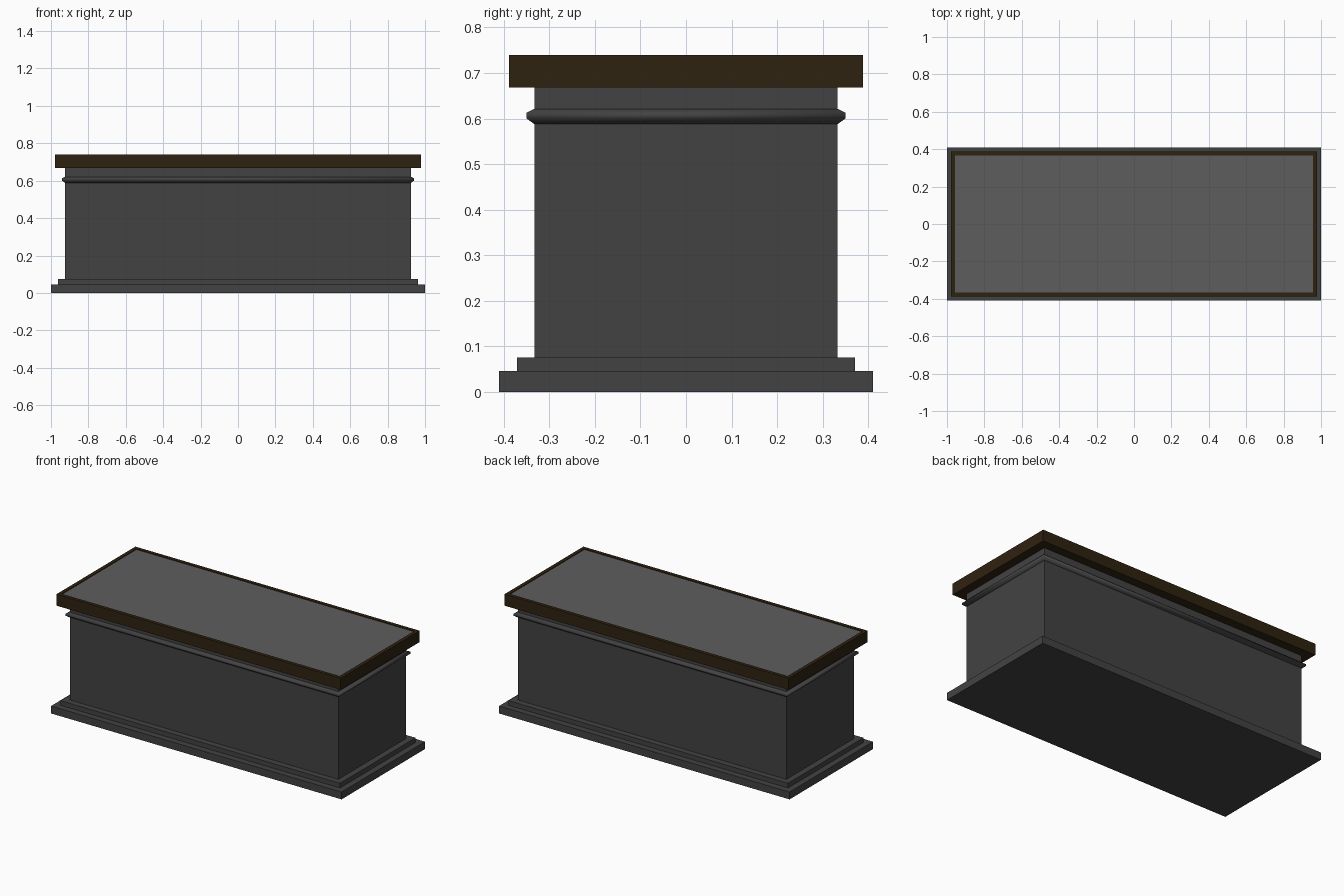
import bpy, bmesh, math

if "Cube" in bpy.data.objects:
    bpy.data.objects.remove(bpy.data.objects["Cube"])


def material(name, rgb):
    m = bpy.data.materials.new(name)
    m.diffuse_color = (*rgb, 1)
    m.use_nodes = True
    m.node_tree.nodes["Principled BSDF"].inputs["Base Color"].default_value = m.diffuse_color
    return m


def finish(name, bm, mat=None):
    bmesh.ops.recalc_face_normals(bm, faces=bm.faces[:])
    me = bpy.data.meshes.new(name)
    bm.to_mesh(me)
    bm.free()
    ob = bpy.data.objects.new(name, me)
    bpy.context.collection.objects.link(ob)
    if mat:
        me.materials.append(mat)
    return ob


def box(name, hx, hy, z0, z1, mat=None):
    bm = bmesh.new()
    bmesh.ops.create_cube(bm, size=1)
    for v in bm.verts:
        v.co = (v.co.x * 2 * hx, v.co.y * 2 * hy, z0 + (v.co.z + 0.5) * (z1 - z0))
    return finish(name, bm, mat)


def rect_sweep(name, hx, hy, profile, mat=None):
    """Mitred sweep of a closed (outward offset, z) profile round a rectangle."""
    bm = bmesh.new()
    corners = [(-1, -1), (1, -1), (1, 1), (-1, 1)]
    rings = [[bm.verts.new((sx * (hx + o), sy * (hy + o), z)) for o, z in profile]
             for sx, sy in corners]
    n = len(profile)
    for i in range(4):
        a, b = rings[i], rings[(i + 1) % 4]
        for j in range(n):
            k = (j + 1) % n
            bm.faces.new((a[j], b[j], b[k], a[k]))
    return finish(name, bm, mat)


wood = material("dark_wood", (0.028, 0.016, 0.005))
stone = material("dark_grey", (0.055, 0.055, 0.055))
slab = material("grey_top", (0.11, 0.11, 0.11))

# Stepped plinth and body
box("plinth_lower", 1.0, 0.41, 0, 0.046, stone)
box("plinth_upper", 0.962, 0.371, 0.046, 0.075, stone)
box("body", 0.924, 0.333, 0.075, 0.668, stone)

# Rounded moulding below the top
moulding = rect_sweep("moulding", 0.924, 0.333,
                      [(0, 0.588), (0.017, 0.600), (0.017, 0.613), (0, 0.621)], stone)
bpy.context.view_layer.objects.active = moulding
moulding.select_set(True)
bpy.ops.object.shade_smooth_by_angle(angle=math.radians(70))

# Wooden rim around a slightly recessed top panel
rect_sweep("top_rim", 0.956, 0.366,
           [(0, 0.668), (0.022, 0.668), (0.022, 0.739), (0, 0.739)], wood)
box("top_underside", 0.956, 0.366, 0.668, 0.700, wood)
box("top_panel", 0.956, 0.366, 0.700, 0.735, slab)
